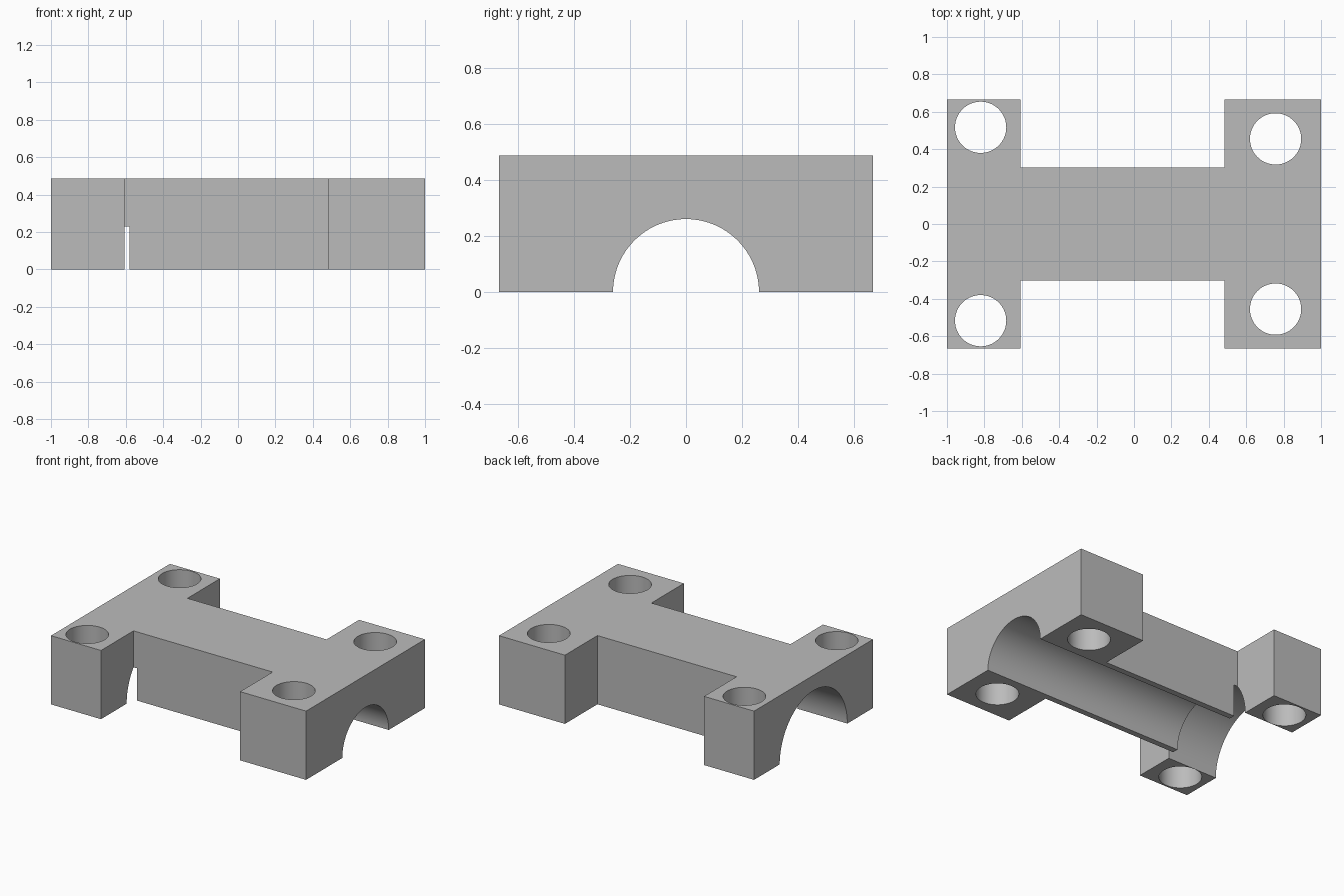
import bpy
import bmesh
from math import pi, radians

default = bpy.data.objects.get("Cube")
if default:
    bpy.data.objects.remove(default, do_unlink=True)

HEIGHT = 0.487
HALF_Y = 0.666      # half width of the end flanges
BODY_Y = 0.302      # half width of the middle body
LEFT_X, RIGHT_X = -0.608, 0.483   # inner faces of the flanges

grey = bpy.data.materials.new("plain grey")
grey.use_nodes = True
colour = (0.5, 0.5, 0.5, 1)
grey.diffuse_color = colour
grey.node_tree.nodes["Principled BSDF"].inputs["Base Color"].default_value = colour

# Clamp block: H-shaped outline extruded upward
half = [(-1, HALF_Y), (LEFT_X, HALF_Y), (LEFT_X, BODY_Y),
        (RIGHT_X, BODY_Y), (RIGHT_X, HALF_Y), (1, HALF_Y)]
outline = half + [(x, -y) for x, y in reversed(half)]

bm = bmesh.new()
base = bm.faces.new([bm.verts.new((x, y, 0)) for x, y in outline])
top = bmesh.ops.extrude_face_region(bm, geom=[base])["geom"]
bmesh.ops.translate(bm, vec=(0, 0, HEIGHT),
                    verts=[g for g in top if isinstance(g, bmesh.types.BMVert)])
bmesh.ops.recalc_face_normals(bm, faces=bm.faces[:])
mesh = bpy.data.meshes.new("clamp_block")
bm.to_mesh(mesh)
bm.free()
mesh.materials.append(grey)
block = bpy.data.objects.new("clamp_block", mesh)
bpy.context.collection.objects.link(block)


def cut_cylinder(name, radius, length, location, rotation=(0, 0, 0)):
    """Subtract a round cutter from the block, then discard the cutter."""
    bpy.ops.mesh.primitive_cylinder_add(vertices=96, radius=radius, depth=length,
                                        location=location, rotation=rotation)
    cutter = bpy.context.object
    cutter.name = name
    cutter.hide_render = True
    cutter.data.materials.append(grey)
    cut = block.modifiers.new(name, "BOOLEAN")
    cut.operation = "DIFFERENCE"
    cut.solver = "EXACT"
    cut.object = cutter
    bpy.ops.object.select_all(action="DESELECT")
    block.select_set(True)
    bpy.context.view_layer.objects.active = block
    bpy.ops.object.modifier_apply(modifier=cut.name)
    bpy.data.objects.remove(cutter, do_unlink=True)


# Half-round channel along the length, with a wider step at one end
along_x = (0, pi / 2, 0)
cut_cylinder("channel", 0.26, 2.4, (0, 0, 0), along_x)
cut_cylinder("wide_channel", 0.379, 0.62, (-0.89, 0, 0), along_x)

# Vertical bolt holes through the flanges
for x, y in ((-0.82, 0.517), (0.757, 0.455)):
    for side in (1, -1):
        cut_cylinder("bolt_hole", 0.137, 1.5, (x, side * y, HEIGHT / 2))

bpy.ops.object.shade_smooth_by_angle(angle=radians(30))
